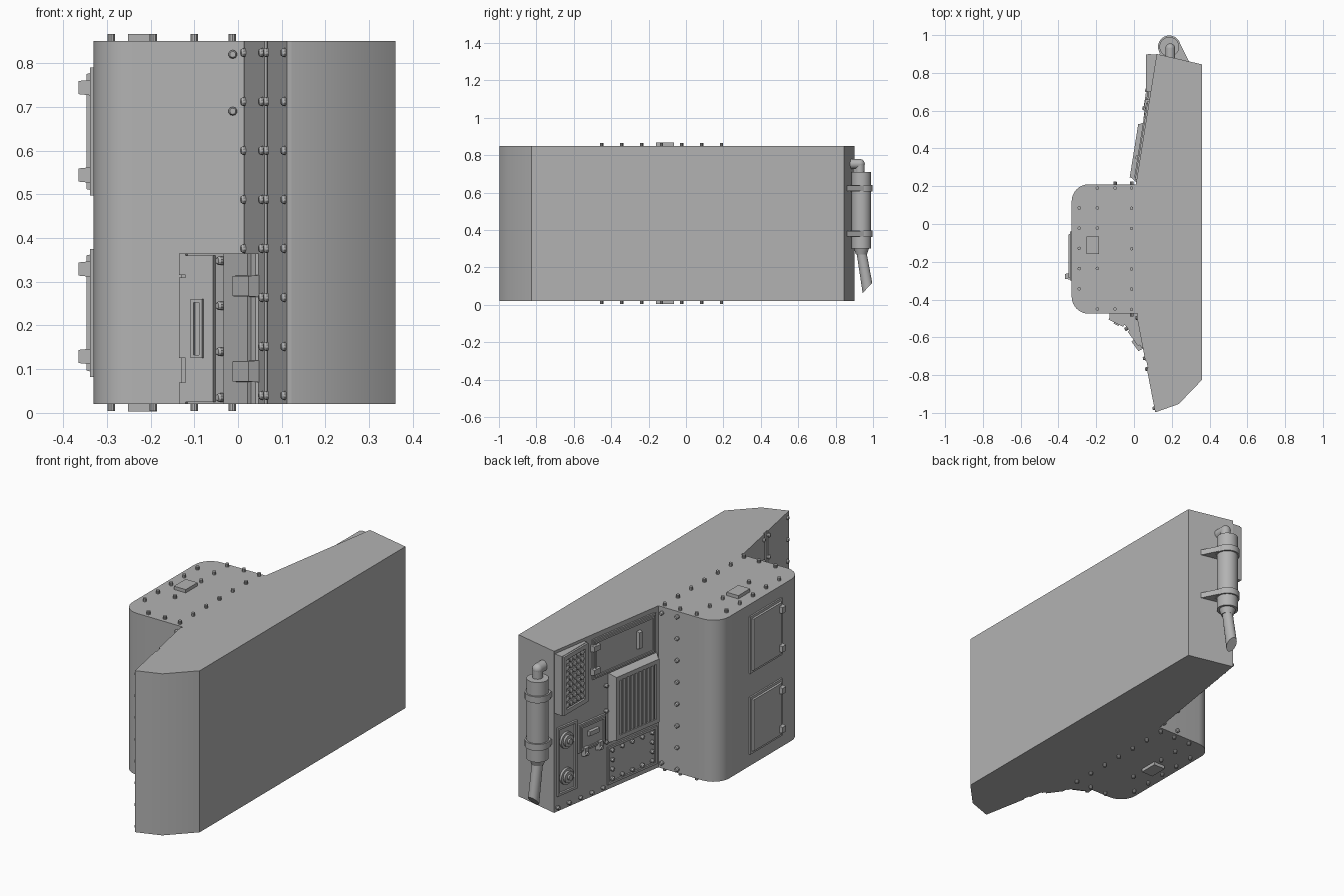
import bpy, bmesh
from math import pi, cos, sin
from mathutils import Matrix, Vector

if "Cube" in bpy.data.objects:
    bpy.data.objects.remove(bpy.data.objects["Cube"])

grey = bpy.data.materials.new("primer_grey")
grey.use_nodes = True
COLOUR = (0.45, 0.45, 0.45, 1)
grey.diffuse_color = COLOUR
grey.node_tree.nodes["Principled BSDF"].inputs["Base Color"].default_value = COLOUR

parts = {}
BOTTOM, TOP = 0.02, 0.85


def part(name):
    return parts.setdefault(name, bmesh.new())


def wall(p, q, axis, outward):
    """Local frame (along, out, up) of an upright wall, along = world x or y."""
    p, q = Vector((*p, 0)), Vector((*q, 0))
    u = (q - p) / (q - p)[axis]
    n = Vector((u.y, -u.x, 0)).normalized()
    if n.dot(Vector((*outward, 0))) < 0:
        n.negate()
    m = Matrix.Identity(4)
    for i, v in enumerate((u, n, Vector((0, 0, 1)), p - u * p[axis])):
        m.col[i][:3] = v
    return m


def prism(name, outline, z0, z1):
    bm = part(name)
    low = [bm.verts.new((x, y, z0)) for x, y in outline]
    high = [bm.verts.new((x, y, z1)) for x, y in outline]
    bm.faces.new(low)
    bm.faces.new(high)
    for i in range(len(low)):
        j = (i + 1) % len(low)
        bm.faces.new((low[i], low[j], high[j], high[i]))


def plate(name, w, u0, u1, z0, z1, depth, inset=0, base=-0.004):
    """Block on a wall, optionally tapering outward."""
    bm = part(name)
    verts = bmesh.ops.create_cube(bm, size=1)["verts"]
    for v in verts:
        k = inset if v.co.y > 0 else 0
        u = u1 - k if v.co.x > 0 else u0 + k
        z = z1 - k if v.co.z > 0 else z0 + k
        v.co = w @ Vector((u, depth if v.co.y > 0 else base, z))


def border(name, w, u0, u1, z0, z1, t, depth):
    for a, b, c, d in ((u0, u1, z0, z0 + t), (u0, u1, z1 - t, z1),
                       (u0, u0 + t, z0 + t, z1 - t), (u1 - t, u1, z0 + t, z1 - t)):
        plate(name, w, a, b, c, d, depth)


def rod(name, a, b, r, r2=None, sides=20):
    a, b = Vector(a), Vector(b)
    m = Matrix.Translation((a + b) / 2) @ (b - a).to_track_quat("Z", "Y").to_matrix().to_4x4()
    bmesh.ops.create_cone(part(name), cap_ends=True, segments=sides, radius1=r,
                          radius2=r if r2 is None else r2, depth=(b - a).length, matrix=m)


def stud(name, w, u, z, r=0.01, h=0.016):
    rod(name, w @ Vector((u, -0.004, z)), w @ Vector((u, h * 0.7, z)), r, sides=10)
    rod(name, w @ Vector((u, h * 0.7, z)), w @ Vector((u, h, z)), r, r * 0.7, sides=10)


# Walls that carry detail
rear = wall((0.01, 0.21), (0.12, 0.9), 1, (-1, 0))
fore = wall((0.018, -0.475), (0.118, -0.995), 0, (-1, 0))
side = wall((-0.33, 0), (-0.33, 0.2), 1, (-1, 0))
back = wall((-0.2, 0.21), (0, 0.21), 0, (0, 1))
front = wall((-0.2, -0.475), (0, -0.475), 0, (0, -1))
door_a = wall((-0.13, -0.495), (-0.045, -0.537), 0, (0, -1))
door_b = wall((-0.045, -0.537), (0.04, -0.655), 0, (-1, -1))

# Main slab and rounded side box
prism("main_body", [(0.118, -0.995), (0.237, -0.953), (0.36, -0.825), (0.36, 0.845),
                    (0.12, 0.9), (0.01, 0.21), (0.018, -0.475)], BOTTOM, TOP)
R = 0.09
arc = [i * pi / 16 for i in range(9)]
outline = [(0.03, 0.21)]
outline += [(-0.33 + R - R * sin(t), 0.21 - R + R * cos(t)) for t in arc]
outline += [(-0.33 + R - R * cos(t), -0.475 + R - R * sin(t)) for t in arc]
prism("side_box", outline + [(0.03, -0.475)], BOTTOM, TOP)

# Side hatches with hinges
for z0 in (0.082, 0.497):
    plate("side_hatch", side, -0.3, -0.04, z0, z0 + 0.293, 0.008)
    plate("side_hatch", side, -0.29, -0.05, z0 + 0.01, z0 + 0.283, 0.017, 0.005)
    for z in (z0 + 0.028, z0 + 0.228):
        plate("hatch_hinge", side, -0.295, -0.26, z, z + 0.038, 0.035, 0.004)

# Studs and small plates on top and bottom of the side box
spots = [(-0.29, 0.085 - 0.107 * i) for i in range(5)]
spots += [(-0.194, y) for y in (0.19, 0.085, -0.022, -0.235, -0.45)]
spots += [(-0.013, 0.19 - 0.107 * i) for i in range(7)] + [(-0.1, 0.19), (-0.1, -0.45)]
for x, y in spots:
    rod("cap_studs", (x, y, 0.004), (x, y, 0.866), 0.009, sides=10)
prism("cap_plate", [(-0.252, -0.16), (-0.185, -0.16), (-0.185, -0.065), (-0.252, -0.065)],
      0.003, 0.867)

# Stud columns
levels = [0.04 + 0.112 * i for i in range(8)]
for i, z in enumerate(levels):
    stud("box_studs", back, -0.1, z)
    for x in (0.066, 0.077, 0.117):
        stud("fore_studs", fore, x - 0.003, z)
    if i > 2:
        stud("fore_studs", fore, 0.022, z)
for z in (0.82, 0.69):
    stud("box_studs", front, -0.012, z)
for z in (0.05, 0.82):
    stud("box_studs", back, -0.012, z)
plate("fore_wall_plate", fore, 0.02, 0.066, BOTTOM, TOP, 0.006)
plate("fore_wall_plate", fore, 0.073, 0.118, BOTTOM, TOP, 0.006)

# Angled locker in the front corner
prism("corner_locker", [(-0.13, -0.47), (-0.13, -0.495), (-0.045, -0.537), (0.04, -0.655),
                        (0.06, -0.66), (0.04, -0.47)], BOTTOM, 0.365)
plate("locker_door", door_a, -0.115, -0.052, 0.025, 0.36, 0.012)
for z0, z1 in ((BOTTOM, 0.07), (0.125, 0.31), (0.315, 0.365)):
    plate("locker_door", door_a, -0.13, -0.115, z0, z1, 0.012)
border("locker_grip", door_a, -0.1, -0.074, 0.125, 0.26, 0.007, 0.019)
plate("locker_door", door_b, -0.025, 0.03, BOTTOM, 0.365, 0.01)
for z in (0.07, 0.265):
    plate("locker_hinge", door_b, 0.005, 0.045, z, z + 0.05, 0.024, 0.002)
for z in (0.035, 0.14, 0.245, 0.348):
    stud("locker_studs", door_b, -0.035, z)

# Mesh vent at the upper rear corner
prism("vent_housing", [(0.13, 0.895), (0.074, 0.9), (0.073, 0.7), (0.1, 0.7)], 0.53, 0.835)
vent = wall((0.073, 0.7), (0.074, 0.9), 1, (-1, 0))
border("vent_frame", vent, 0.702, 0.898, 0.532, 0.833, 0.022, 0.01)
for i in range(5):
    for j in range(8):
        stud("vent_mesh", vent, 0.74 + 0.03 * i, 0.571 + 0.032 * j, 0.012, 0.008)

# Upper rear door
plate("rear_door", rear, 0.235, 0.65, 0.62, 0.825, 0.008)
border("rear_door", rear, 0.245, 0.64, 0.63, 0.815, 0.01, 0.014)
plate("rear_door_handle", rear, 0.335, 0.365, 0.68, 0.775, 0.024, 0.006)
for z in (0.645, 0.765):
    plate("rear_door_hinge", rear, 0.61, 0.66, z, z + 0.035, 0.022, 0.004)

# Louvred vent box
plate("louvre_box", rear, 0.22, 0.545, 0.255, 0.62, 0.03, 0.02)
border("louvre_frame", rear, 0.24, 0.525, 0.275, 0.6, 0.022, 0.038)
for i in range(9):
    u = 0.27 + 0.0265 * i
    plate("louvre_slats", rear, u, u + 0.013, 0.295, 0.58, 0.037, 0.002)

# Studded lower panel
border("lower_panel", rear, 0.225, 0.55, 0.045, 0.24, 0.012, 0.008)
for i in range(5):
    for z in (0.07, 0.215):
        stud("panel_studs", rear, 0.255 + 0.066 * i, z)
for z in (0.118, 0.166):
    for u in (0.255, 0.519):
        stud("panel_studs", rear, u, z)
for i in range(5):
    stud("panel_studs", rear, 0.58 + 0.075 * i, 0.042)
for z in (0.27, 0.43, 0.56):
    stud("panel_studs", rear, 0.56, z)

# Connector panel with two round ports
border("port_panel", rear, 0.755, 0.885, 0.1, 0.45, 0.012, 0.01)
for z in (0.185, 0.37):
    for r, h in ((0.042, 0.012), (0.03, 0.024), (0.014, 0.034)):
        rod("round_port", rear @ Vector((0.822, -0.004, z)), rear @ Vector((0.822, h, z)), r)

# Small latch door
plate("latch_door", rear, 0.565, 0.745, 0.275, 0.42, 0.01)
border("latch_door", rear, 0.575, 0.735, 0.285, 0.41, 0.01, 0.016)
plate("latch_grip", rear, 0.62, 0.69, 0.345, 0.375, 0.024, 0.004)
for u in (0.595, 0.69):
    plate("latch", rear, u, u + 0.03, 0.25, 0.3, 0.024, 0.004)
    stud("latch", rear, u + 0.015, 0.265, 0.012, 0.03)

# Exhaust: silencer, bands, elbow and slanted tail pipe
CX, CY = 0.187, 0.938
rod("silencer", (CX, CY, 0.3), (CX, CY, 0.71), 0.052, sides=28)
for z in (0.363, 0.607):
    rod("silencer_band", (CX, CY, z), (CX, CY, z + 0.033), 0.06, sides=28)
    prism("band_bracket", [(CX - 0.05, CY - 0.03), (CX - 0.055, 0.875), (0.3, 0.85),
                           (0.287, 0.868), (CX + 0.05, CY + 0.03)], z + 0.002, z + 0.031)
rod("elbow", (CX + 0.005, 0.93, 0.7), (CX + 0.005, 0.93, 0.75), 0.025)
bmesh.ops.create_uvsphere(part("elbow"), u_segments=16, v_segments=10, radius=0.026,
                          matrix=Matrix.Translation((CX + 0.005, 0.93, 0.753)))
rod("elbow", (CX + 0.005, 0.93, 0.753), (CX + 0.005, 0.86, 0.753), 0.026)
rod("tail_collar", (CX, CY, 0.27), (CX, CY, 0.3), 0.03, 0.04)
rod("tail_pipe", (CX, 0.935, 0.3), (CX, 0.97, 0.09), 0.026)
for v in part("tail_pipe").verts:
    if v.co.z < 0.2:
        v.co.z += (v.co.y - 0.97) * 0.9

# Finish all parts
for name, bm in parts.items():
    bmesh.ops.recalc_face_normals(bm, faces=bm.faces)
    mesh = bpy.data.meshes.new(name)
    bm.to_mesh(mesh)
    bm.free()
    mesh.materials.append(grey)
    ob = bpy.data.objects.new(name, mesh)
    bpy.context.collection.objects.link(ob)
    bpy.ops.object.select_all(action="DESELECT")
    ob.select_set(True)
    bpy.context.view_layer.objects.active = ob
    bpy.ops.object.shade_smooth_by_angle(angle=pi / 6)
